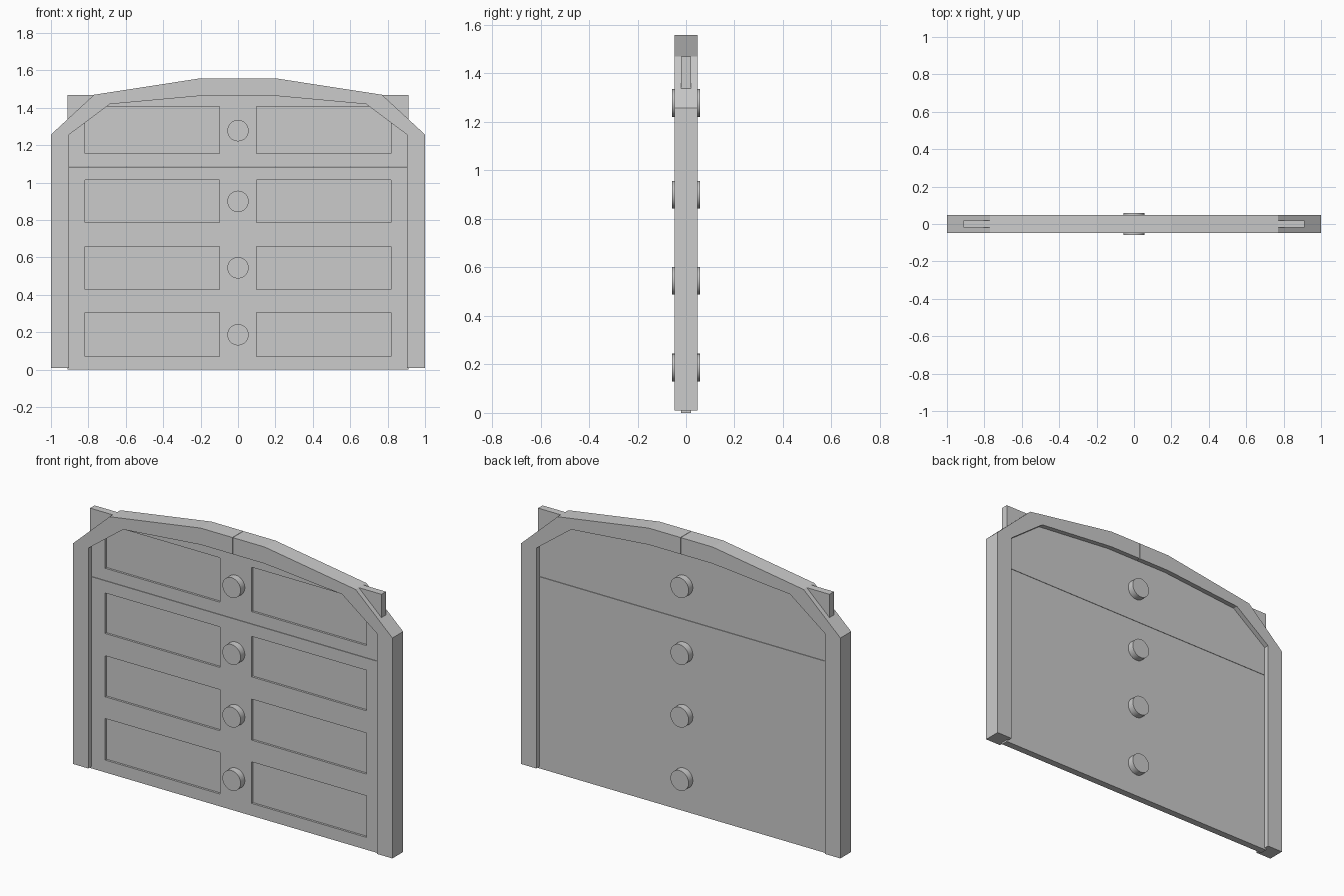
import bpy, bmesh, math
from mathutils import Vector

if "Cube" in bpy.data.objects:
    bpy.data.objects.remove(bpy.data.objects["Cube"])

def make_object(name, bm):
    bmesh.ops.recalc_face_normals(bm, faces=bm.faces[:])
    mesh = bpy.data.meshes.new(name)
    bm.to_mesh(mesh)
    bm.free()
    obj = bpy.data.objects.new(name, mesh)
    bpy.context.collection.objects.link(obj)
    return obj

def extrude_y(bm, faces, depth):
    ret = bmesh.ops.extrude_face_region(bm, geom=faces, use_keep_orig=True)
    verts = [v for v in ret["geom"] if isinstance(v, bmesh.types.BMVert)]
    bmesh.ops.translate(bm, verts=verts, vec=(0, depth, 0))

def gate_board(name, z_cuts, recess_rows):
    """Plank with sunken rectangles on its front, laid out on a grid."""
    xs = [-0.912, -0.817, -0.1, 0.1, 0.817, 0.912]
    bm = bmesh.new()
    grid = [[bm.verts.new((x, -0.02, z)) for x in xs] for z in z_cuts]
    faces, sunk = [], []
    for r in range(len(z_cuts) - 1):
        for c in range(len(xs) - 1):
            f = bm.faces.new((grid[r][c], grid[r][c + 1],
                              grid[r + 1][c + 1], grid[r + 1][c]))
            faces.append(f)
            if r in recess_rows and c in (1, 3):
                sunk.append(f)
    extrude_y(bm, faces, 0.04)
    ret = bmesh.ops.extrude_discrete_faces(bm, faces=sunk)
    for f in ret["faces"]:
        bmesh.ops.translate(bm, verts=f.verts[:], vec=(0, 0.012, 0))
    return make_object(name, bm)

# Lower and upper boards meeting at the horizontal seam
gate_board("lower_board",
           [0, 0.07, 0.305, 0.428, 0.66, 0.786, 1.015, 1.084], (1, 3, 5))
gate_board("upper_board", [1.086, 1.155, 1.406, 1.47], (1,))

# Arched frame: one half profile, mirrored across the centre seam
profile = [(0.001, 1.558), (0.2, 1.558), (0.77, 1.47), (1.0, 1.257), (1.0, 0.01),
           (0.903, 0.01), (0.903, 1.257), (0.685, 1.42), (0.2, 1.464), (0.001, 1.464)]
bm = bmesh.new()
face = bm.faces.new([bm.verts.new((x, -0.048, z)) for x, z in profile])
extrude_y(bm, [face], 0.096)
frame = make_object("arched_frame", bm)
mirror = frame.modifiers.new("Mirror", "MIRROR")
mirror.use_mirror_merge = False

# Round studs running through the boards
for i, z in enumerate((0.187, 0.545, 0.9, 1.278)):
    bpy.ops.mesh.primitive_cylinder_add(vertices=32, radius=0.057, depth=0.116,
                                        location=(0, 0, z),
                                        rotation=(math.pi / 2, 0, 0))
    bpy.context.object.name = f"stud_{i + 1}"
    bpy.ops.object.shade_smooth_by_angle()
